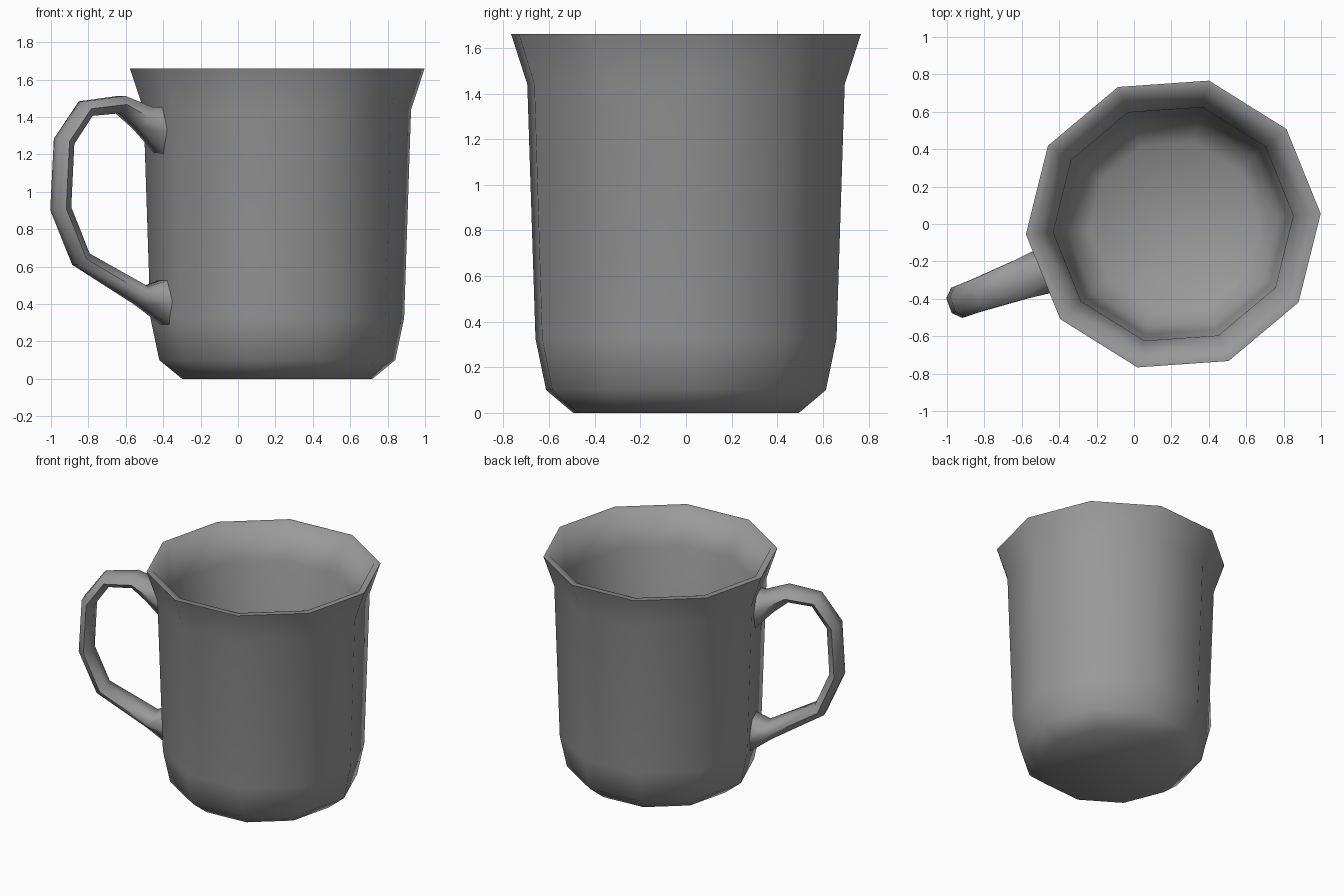
import bpy, bmesh, math
from mathutils import Vector

if "Cube" in bpy.data.objects:
    bpy.data.objects.remove(bpy.data.objects["Cube"])

grey = bpy.data.materials.new("mug_grey")
grey.diffuse_color = (0.32, 0.32, 0.325, 1)
grey.use_nodes = True
grey.node_tree.nodes["Principled BSDF"].inputs["Base Color"].default_value = grey.diffuse_color
CENTRE = Vector((0.21, 0, 0))


def loft(name, rings):
    """Skin closed rings of points into a capped solid."""
    bm = bmesh.new()
    loops = [[bm.verts.new(p) for p in ring] for ring in rings]
    n = len(loops[0])
    for a, b in zip(loops, loops[1:]):
        for i in range(n):
            j = (i + 1) % n
            bm.faces.new((a[i], a[j], b[j], b[i]))
    bm.faces.new(loops[0][::-1])
    bm.faces.new(loops[-1])
    bmesh.ops.recalc_face_normals(bm, faces=bm.faces[:])
    mesh = bpy.data.meshes.new(name)
    bm.to_mesh(mesh)
    bm.free()
    mesh.materials.append(grey)
    ob = bpy.data.objects.new(name, mesh)
    bpy.context.collection.objects.link(ob)
    bpy.ops.object.select_all(action='DESELECT')
    ob.select_set(True)
    bpy.context.view_layer.objects.active = ob
    bpy.ops.object.shade_smooth_by_angle(angle=math.radians(80))
    return ob


# Ten-sided cup: outside wall, lip, then inside wall down to the floor
profile = [(0.51, 0), (0.632, 0.10), (0.68, 0.325), (0.717, 1.44), (0.79, 1.66),
           (0.745, 1.66), (0.643, 1.42), (0.61, 0.36), (0.565, 0.17), (0.45, 0.08)]
SIDES = 10
angles = [math.radians(4) + math.tau * i / SIDES for i in range(SIDES)]
loft("cup", [[CENTRE + Vector((r * math.cos(a), r * math.sin(a), z)) for a in angles]
             for r, z in profile])

# Handle: flattened six-sided tube, flared where it meets the cup
out = Vector((math.cos(math.radians(200)), math.sin(math.radians(200)), 0))
up = Vector((0, 0, 1))
side = up.cross(out)
# distance from cup axis, height, half width, half thickness
path = [(0.655, 1.32, 0.135, 0.135), (0.765, 1.395, 0.12, 0.068),
        (0.894, 1.467, 0.105, 0.047), (1.09, 1.445, 0.09, 0.045),
        (1.213, 1.27, 0.086, 0.045), (1.232, 0.91, 0.086, 0.045),
        (1.117, 0.64, 0.09, 0.045), (0.773, 0.445, 0.115, 0.052),
        (0.64, 0.41, 0.135, 0.12)]
points = [CENTRE + out * r + up * z for r, z, w, t in path]
rings = []
for k, (r, z, w, t) in enumerate(path):
    if k == 0:
        tangent = out
    elif k == len(path) - 1:
        tangent = -out
    else:
        tangent = ((points[k + 1] - points[k]).normalized()
                   + (points[k] - points[k - 1]).normalized()).normalized()
    normal = side.cross(tangent)
    rings.append([points[k] + side * (w * math.cos(a))
                  + normal * (t * math.sin(a) / math.sin(math.pi / 3))
                  for a in [math.tau * i / 6 for i in range(6)]])
loft("handle", rings)
